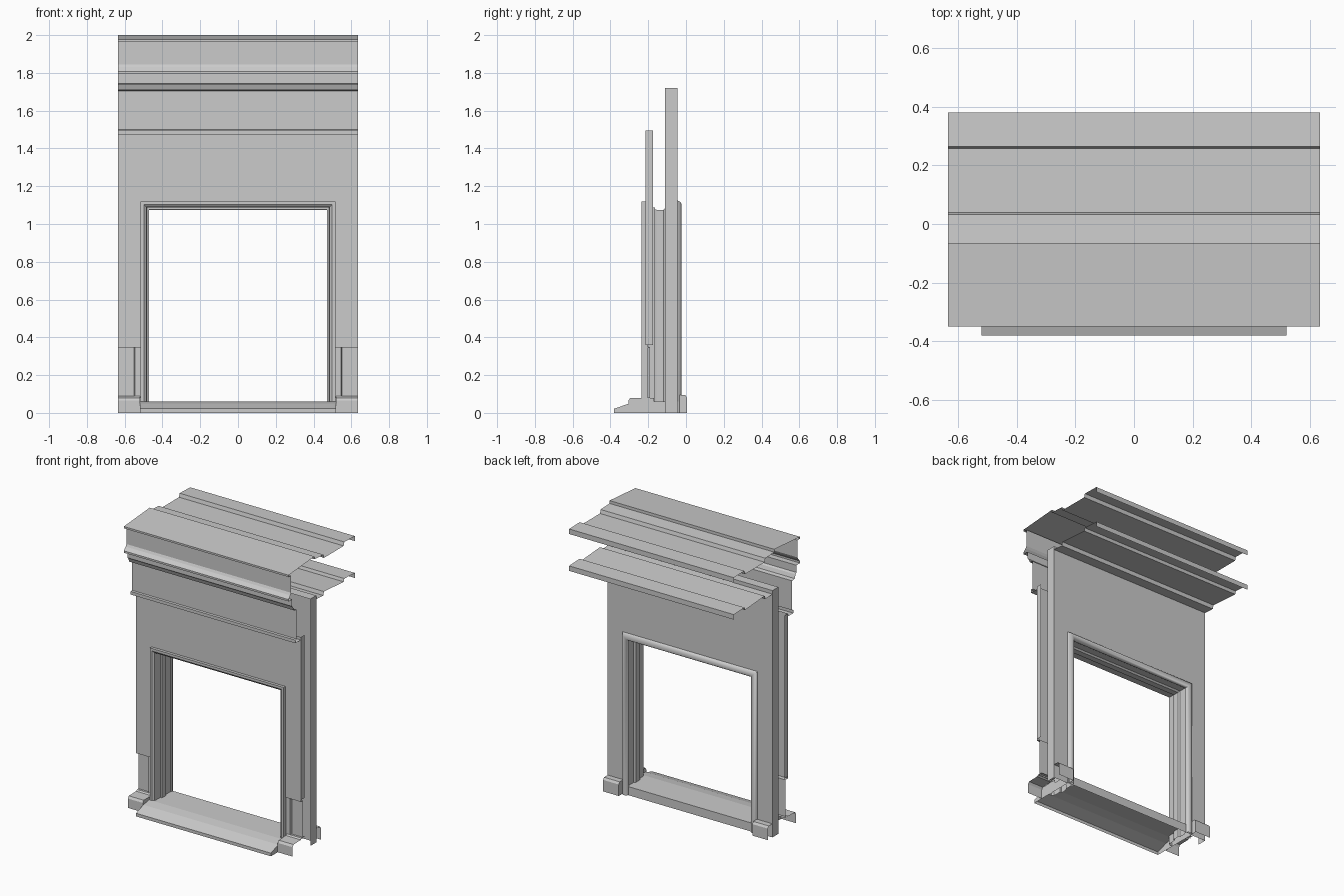
import bpy

if "Cube" in bpy.data.objects:
    bpy.data.objects.remove(bpy.data.objects["Cube"])

W = 0.635          # half width of the wall module
OX, OZ = 0.47, 1.075   # half width and height of the doorway


def make(name, verts, faces, smooth=False):
    mesh = bpy.data.meshes.new(name)
    mesh.from_pydata(verts, [], faces)
    mesh.update()
    ob = bpy.data.objects.new(name, mesh)
    bpy.context.collection.objects.link(ob)
    if smooth:
        bpy.context.view_layer.objects.active = ob
        ob.select_set(True)
        bpy.ops.object.shade_smooth_by_angle(angle=0.9)
        ob.select_set(False)
    return ob


def mirror(ob):
    ob.modifiers.new("mirror", 'MIRROR').use_mirror_merge = False
    return ob


def strip_x(name, prof, x0, x1, cap0=False, cap1=False):
    """Open (y, z) profile pulled along x, with optional end caps."""
    n = len(prof)
    verts = [(x, y, z) for x in (x0, x1) for y, z in prof]
    faces = [(i, i + 1, n + i + 1, n + i) for i in range(n - 1)]
    if cap0:
        faces.append(tuple(range(n)))
    if cap1:
        faces.append(tuple(range(n, 2 * n)))
    return make(name, verts, faces)


def strip_z(name, prof, z0, z1):
    """Open (x, y) profile pulled up along z."""
    n = len(prof)
    verts = [(x, y, z) for z in (z0, z1) for x, y in prof]
    return make(name, verts, [(i, i + 1, n + i + 1, n + i) for i in range(n - 1)])


def frame(name, prof, smooth=False):
    """(offset, y) profile swept up, across and down the doorway."""
    n = len(prof)
    verts = []
    for sx, top in ((-1, 0), (-1, 1), (1, 1), (1, 0)):
        verts += [(sx * (OX + d), y, top * (OZ + d)) for d, y in prof]
    faces = [(k * n + i, k * n + i + 1, k * n + n + i + 1, k * n + n + i)
             for k in range(3) for i in range(n - 1)]
    return make(name, verts, faces, smooth)


def wall(name, y, y_side, z0, z1, hx, hz):
    """Flat wall with a doorway notch and a return on each side."""
    verts = [(-W, y, z0), (-W, y, z1), (W, y, z1), (W, y, z0),
             (hx, y, z0), (hx, y, hz), (-hx, y, hz), (-hx, y, z0),
             (-W, y_side, z0), (-W, y_side, z1), (W, y_side, z0), (W, y_side, z1)]
    faces = [(0, 1, 6, 7), (1, 2, 5, 6), (2, 3, 4, 5), (0, 8, 9, 1), (3, 2, 11, 10)]
    return make(name, verts, faces)


# roof sheet with ridge, gutter and back lip
strip_x("roof", [(-.35, 1.965), (-.35, 1.978), (-.065, 2.0), (-.065, 1.98),
                 (.033, 1.975), (.04, 1.95), (.257, 1.95), (.264, 1.975),
                 (.38, 1.972), (.38, 1.937)], -W, W)

# front entablature: fascia, cornice, frieze and lower moulding
strip_x("front_cornice", [(-.35, 1.965), (-.322, 1.965), (-.322, 1.845), (-.33, 1.83),
                          (-.35, 1.808), (-.35, 1.795), (-.31, 1.795), (-.31, 1.745),
                          (-.30, 1.735), (-.29, 1.71), (-.262, 1.705), (-.262, 1.50),
                          (-.275, 1.497), (-.275, 1.475), (-.215, 1.475)], -W, W)

# interior ceiling sheet
strip_x("ceiling", [(-.11, 1.72), (-.045, 1.72), (-.045, 1.695), (.033, 1.69),
                    (.04, 1.715), (.257, 1.70), (.264, 1.72), (.38, 1.715),
                    (.38, 1.68)], -W, W)

# outer and inner wall faces
wall("front_wall", -.215, -.175, .36, 1.495, .515, OZ + .04)
wall("back_wall", -.045, -.11, 0, 1.72, .515, OZ + .045)

# doorway lining and casings
frame("front_casing", [(.045, -.205), (.045, -.235), (.028, -.235), (.015, -.225),
                       (.012, -.165)])
frame("door_jamb", [(.012, -.165), (.002, -.165), (0, -.155), (0, -.12), (.01, -.11),
                    (.01, -.06), (.003, -.05)])
frame("back_casing", [(.003, -.05), (.003, -.04), (.01, -.03), (.02, -.025),
                      (.034, -.025), (.043, -.031), (.05, -.045)], smooth=True)

# pedestal panels under the front wall
mirror(strip_z("pedestal_panel", [(.515, -.205), (.545, -.205), (.55, -.19), (W, -.19)],
               .08, .345))
mirror(strip_x("pedestal_cap", [(-.19, .345), (-.215, .347), (-.215, .36)], .515, W, True))

# front plinth blocks
mirror(strip_x("front_plinth", [(-.17, 0), (-.305, 0), (-.305, .065), (-.295, .08),
                                (-.215, .082), (-.205, .09), (-.17, .09)][1:],
               .52, W))
mirror(make("plinth_inner_end", [(.52, y, z) for y, z in
            ((-.305, 0), (-.305, .065), (-.295, .08), (-.17, .08), (-.17, 0))],
            [(0, 1, 2, 3, 4)]))

# back skirting blocks
mirror(strip_x("back_skirting", [(-.045, .095), (-.005, .095), (.005, .08), (.005, 0)],
               .515, W))
mirror(make("skirting_inner_end", [(.515, y, z) for y, z in
            ((-.045, 0), (-.045, .095), (-.005, .095), (.005, .08), (.005, 0))],
            [(0, 1, 2, 3, 4)]))

# sloping door sill
strip_x("door_sill", [(-.38, 0), (-.38, .022), (-.30, .05), (-.235, .06),
                      (-.04, .06), (-.04, 0)], -.52, .52, True, True)
